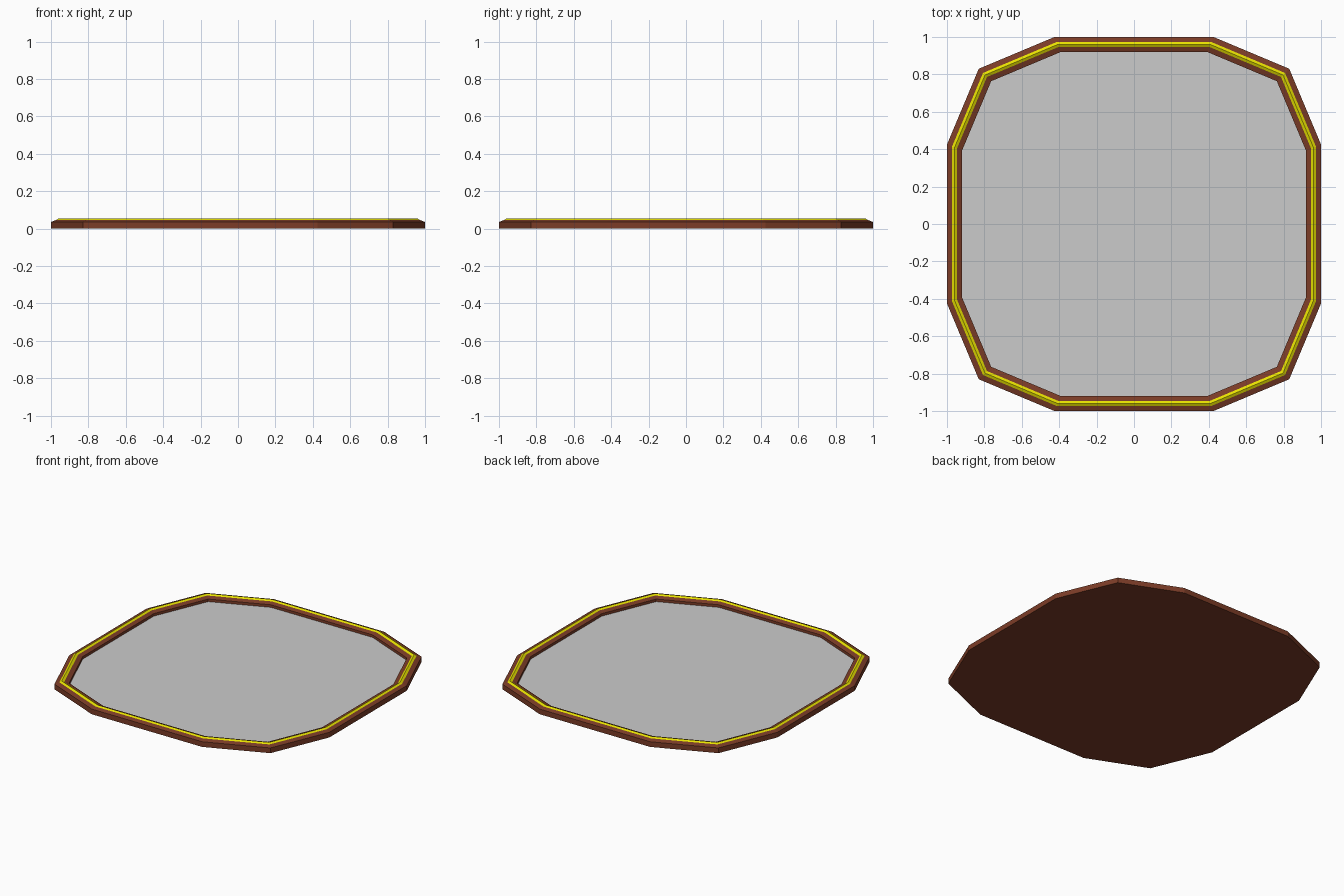
import bpy

if "Cube" in bpy.data.objects:
    bpy.data.objects.remove(bpy.data.objects["Cube"])

# Twelve-sided outline of the tray, mirrored from one quadrant
QUAD = [(1.0, 0.425), (0.83, 0.83), (0.425, 1.0)]
OUTLINE = (QUAD + [(-x, y) for x, y in reversed(QUAD)]
           + [(-x, -y) for x, y in QUAD]
           + [(x, -y) for x, y in reversed(QUAD)])
N = len(OUTLINE)


def material(name, color):
    m = bpy.data.materials.new(name)
    m.diffuse_color = color
    m.use_nodes = True
    m.node_tree.nodes["Principled BSDF"].inputs["Base Color"].default_value = m.diffuse_color
    return m


def sweep(name, profile, mat=None, closed=False, cap_start=False, cap_end=False):
    """Carry a (scale, height) profile around the outline."""
    verts = [(x * s, y * s, z) for s, z in profile for x, y in OUTLINE]
    rows = len(profile)
    faces = []
    for r in range(rows if closed else rows - 1):
        a, b = r * N, ((r + 1) % rows) * N
        for i in range(N):
            j = (i + 1) % N
            faces.append((a + i, a + j, b + j, b + i))
    if cap_start:
        faces.append(tuple(reversed(range(N))))
    if cap_end:
        faces.append(tuple(range((rows - 1) * N, rows * N)))
    mesh = bpy.data.meshes.new(name)
    mesh.from_pydata(verts, [], faces)
    mesh.update()
    ob = bpy.data.objects.new(name, mesh)
    bpy.context.collection.objects.link(ob)
    if mat:
        mesh.materials.append(mat)
    return ob


brown = material("brown", (0.20, 0.045, 0.02, 1))
yellow = material("yellow", (0.80, 0.75, 0.0, 1))

# Base and bevelled rim, closed underneath and below the panel
sweep("frame", [(1.0, 0.0), (1.0, 0.036), (0.973, 0.046), (0.947, 0.046),
                (0.92, 0.036), (0.92, 0.018)], brown, cap_start=True)

# Raised trim along the crest of the rim
sweep("trim", [(0.973, 0.046), (0.96, 0.054), (0.947, 0.046)], yellow, closed=True)

# Flat grey panel
sweep("panel", [(0.92, 0.018)], cap_end=True)
